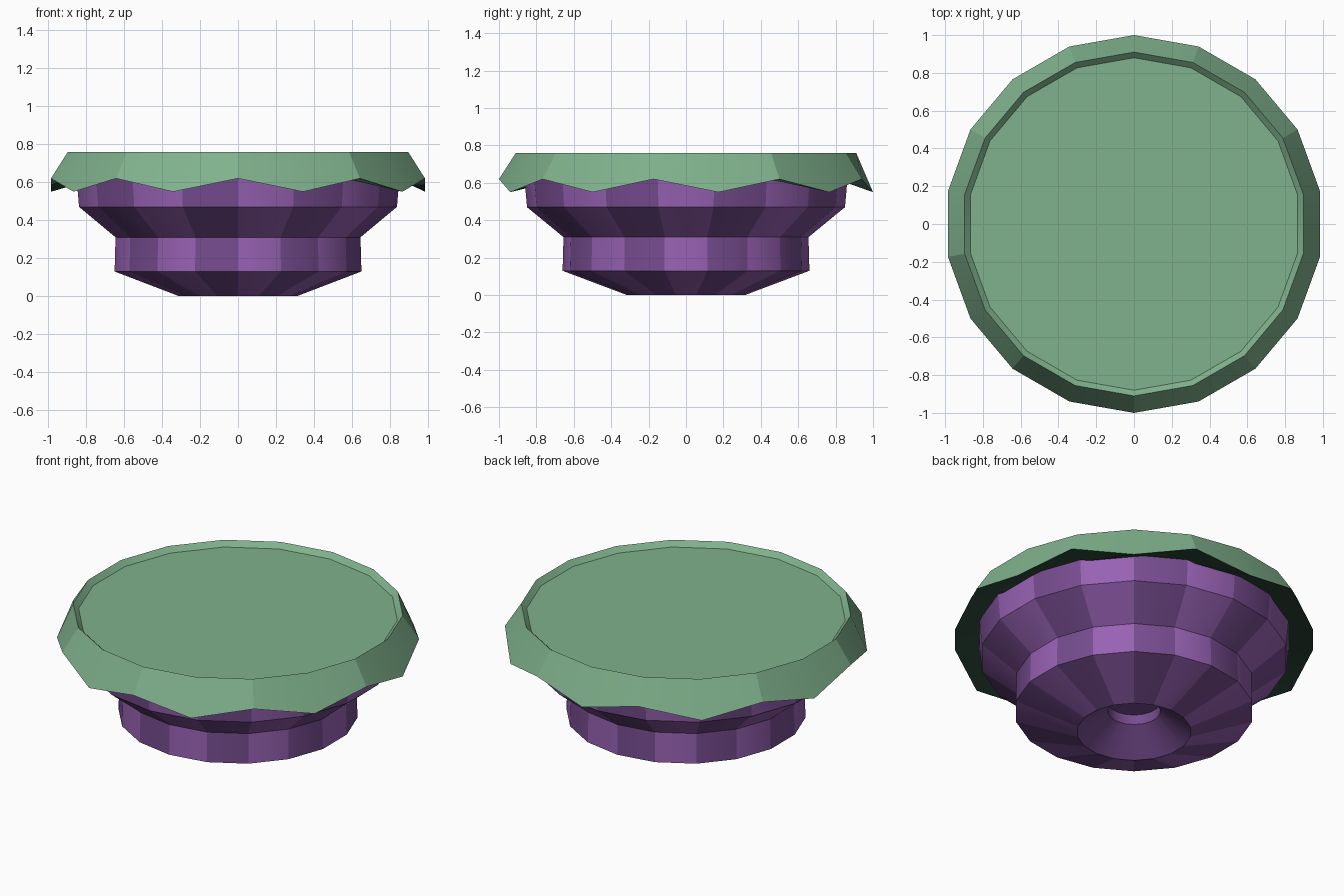
import bpy, bmesh, math

if "Cube" in bpy.data.objects:
    bpy.data.objects.remove(bpy.data.objects["Cube"])

N = 18  # sides


def srgb(r, g, b):
    f = lambda c: c / 12.92 if c <= 0.04045 else ((c + 0.055) / 1.055) ** 2.4
    return tuple(f(v / 255) for v in (r, g, b)) + (1.0,)


def material(name, col):
    m = bpy.data.materials.new(name)
    m.diffuse_color = srgb(*col)
    m.use_nodes = True
    m.node_tree.nodes["Principled BSDF"].inputs["Base Color"].default_value = m.diffuse_color
    return m


green = material("light green", (128, 178, 141))
dark_green = material("dark green", (46, 74, 60))
purple = material("purple", (118, 76, 143))
light_purple = material("light purple", (152, 98, 180))


def lathe(name, profile, mats, rule, wave=None, cap_start=True, cap_end=True):
    """Spin (radius, z) points round z; corner 0 points to the front (-y)."""
    bm = bmesh.new()
    rings = []
    for k, (r, z) in enumerate(profile):
        ring = []
        for i in range(N):
            a = math.radians(-90 + i * 360 / N)
            dz = wave[1] if wave and k == wave[0] and i % 2 else 0
            ring.append(bm.verts.new((r * math.cos(a), r * math.sin(a), z + dz)))
        rings.append(ring)
    for k in range(len(rings) - 1):
        for i in range(N):
            j = (i + 1) % N
            f = bm.faces.new((rings[k][i], rings[k][j], rings[k + 1][j], rings[k + 1][i]))
            f.material_index = rule(k, i)
    if cap_start:
        bm.faces.new(rings[0][::-1])
    if cap_end:
        bm.faces.new(rings[-1])
    bmesh.ops.recalc_face_normals(bm, faces=bm.faces)
    me = bpy.data.meshes.new(name)
    bm.to_mesh(me)
    bm.free()
    for m in mats:
        me.materials.append(m)
    ob = bpy.data.objects.new(name, me)
    bpy.context.collection.objects.link(ob)
    bpy.context.view_layer.objects.active = ob
    ob.select_set(True)
    bpy.ops.object.shade_smooth_by_angle(angle=math.radians(22))
    ob.select_set(False)
    return ob


# stepped pot body with a hollow in the base, alternate panels lighter
lathe("body",
      [(0.145, 0.19), (0.145, 0.13), (0.315, 0.0), (0.66, 0.13), (0.655, 0.31),
       (0.85, 0.47), (0.865, 0.64)],
      [purple, light_purple],
      lambda k, i: 1 if k >= 2 and i % 2 == 0 else 0)

# lid with a zigzag hem, shallow rim and dark underside
lathe("lid",
      [(0.84, 0.625), (1.0, 0.62), (0.91, 0.76), (0.88, 0.73)],
      [green, dark_green],
      lambda k, i: 1 if k == 0 else 0,
      wave=(1, -0.07), cap_start=False)
